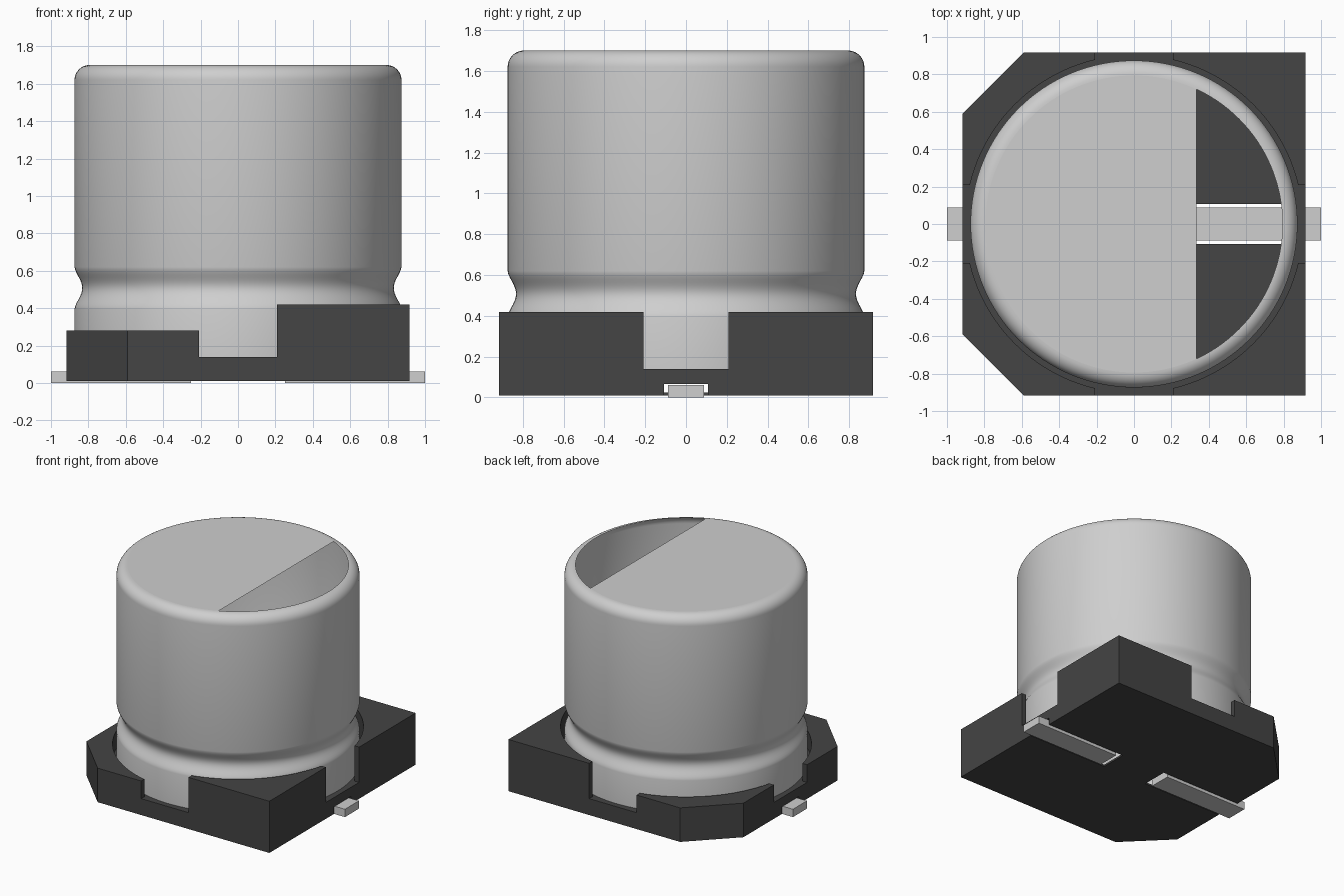
import bpy, bmesh, math
from mathutils import Vector

if "Cube" in bpy.data.objects:
    bpy.data.objects.remove(bpy.data.objects["Cube"])


def material(name, grey):
    m = bpy.data.materials.new(name)
    m.use_nodes = True
    colour = (grey, grey, grey, 1)
    m.diffuse_color = colour
    m.node_tree.nodes["Principled BSDF"].inputs["Base Color"].default_value = colour
    return m


METAL = material("light grey metal", 0.62)
PLASTIC = material("dark grey plastic", 0.058)


def add_object(name, bm, mat):
    mesh = bpy.data.meshes.new(name)
    bm.to_mesh(mesh)
    bm.free()
    ob = bpy.data.objects.new(name, mesh)
    bpy.context.collection.objects.link(ob)
    mesh.materials.append(mat)
    return ob


def prism(name, outline, z0, z1, mat):
    """Closed solid from a plan outline."""
    bm = bmesh.new()
    face = bm.faces.new([bm.verts.new((x, y, z0)) for x, y in outline])
    top = bmesh.ops.extrude_face_region(bm, geom=[face])["geom"]
    verts = [v for v in top if isinstance(v, bmesh.types.BMVert)]
    bmesh.ops.translate(bm, verts=verts, vec=(0, 0, z1 - z0))
    bmesh.ops.recalc_face_normals(bm, faces=bm.faces)
    return add_object(name, bm, mat)


def box(name, x0, x1, y0, y1, z0, z1, mat):
    return prism(name, [(x0, y0), (x1, y0), (x1, y1), (x0, y1)], z0, z1, mat)


def circle(r, n=128):
    return [(r * math.cos(math.tau * i / n), r * math.sin(math.tau * i / n)) for i in range(n)]


def cut(target, cutter):
    cutter.hide_render = True
    mod = target.modifiers.new("cut", "BOOLEAN")
    mod.operation = "DIFFERENCE"
    mod.solver = "EXACT"
    mod.object = cutter
    bpy.context.view_layer.objects.active = target
    bpy.ops.object.modifier_apply(modifier=mod.name)
    bpy.data.objects.remove(cutter)


# Base: square block with two clipped corners
W, C = 0.917, 0.59
base = prism("base", [(W, -W), (W, W), (-C, W), (-W, C), (-W, -C), (-C, -W)], 0.01, 0.42, PLASTIC)
# lower corner posts on the clipped side
cut(base, box("step_cutter", -2, 0, -2, 2, 0.28, 1, PLASTIC))
# notch in the middle of each side
cut(base, box("notch_cutter_x", -2, 2, -0.208, 0.208, 0.14, 1, PLASTIC))
cut(base, box("notch_cutter_y", -0.208, 0.208, -2, 2, 0.14, 1, PLASTIC))
# round seat, and the hollow under the can
cut(base, prism("seat_cutter", circle(0.902), 0.14, 1, PLASTIC))
cut(base, prism("hollow_cutter", circle(0.865), 0.025, 1, PLASTIC))

# Terminals in their slots
for side, label in ((1, "left"), (-1, "right")):
    x = sorted((side * 0.2, side * 1.2))
    cut(base, box("slot_cutter", *x, -0.107, 0.107, -0.1, 0.067, PLASTIC))
    x = sorted((side * 0.25, side * 1.0))
    box(label + "_terminal", *x, -0.088, 0.088, 0, 0.062, METAL)

# Can wall: crimp groove and rounded top edge, spun round the axis
R, H, F = 0.874, 1.70, 0.08
profile = [(R, 0.14), (R, 0.395)]
for i in range(1, 16):
    t = i / 16
    profile.append((R - 0.041 * math.sin(math.pi * t) ** 1.6, 0.395 + 0.225 * t))
profile.append((R, 0.62))
for i in range(11):
    a = math.pi / 2 * i / 10
    profile.append((R - F + F * math.cos(a), H - F + F * math.sin(a)))

bm = bmesh.new()
verts = [bm.verts.new((r, 0, z)) for r, z in profile]
edges = [bm.edges.new(pair) for pair in zip(verts, verts[1:])]
bmesh.ops.spin(bm, geom=verts + edges, cent=(0, 0, 0), axis=(0, 0, 1),
               angle=math.tau, steps=128, use_merge=True)
bmesh.ops.remove_doubles(bm, verts=bm.verts, dist=1e-4)
bmesh.ops.recalc_face_normals(bm, faces=bm.faces)
bm.faces.ensure_lookup_table()
probe = max(bm.faces, key=lambda f: f.calc_area())
centre = probe.calc_center_median()
if probe.normal.dot(Vector((centre.x, centre.y, 0))) < 0:
    bmesh.ops.reverse_faces(bm, faces=bm.faces)
can = add_object("can_wall", bm, METAL)
bpy.ops.object.select_all(action="DESELECT")
can.select_set(True)
bpy.context.view_layer.objects.active = can
bpy.ops.object.shade_smooth_by_angle(angle=math.radians(40))

# Can top: flat disc with one segment left open
bm = bmesh.new()
bm.faces.new([bm.verts.new((x, y, H)) for x, y in circle(R - F)])
bmesh.ops.bisect_plane(bm, geom=bm.verts[:] + bm.edges[:] + bm.faces[:],
                       plane_co=(0.335, 0, 0), plane_no=(1, 0, 0), clear_outer=True)
add_object("can_top", bm, METAL)
